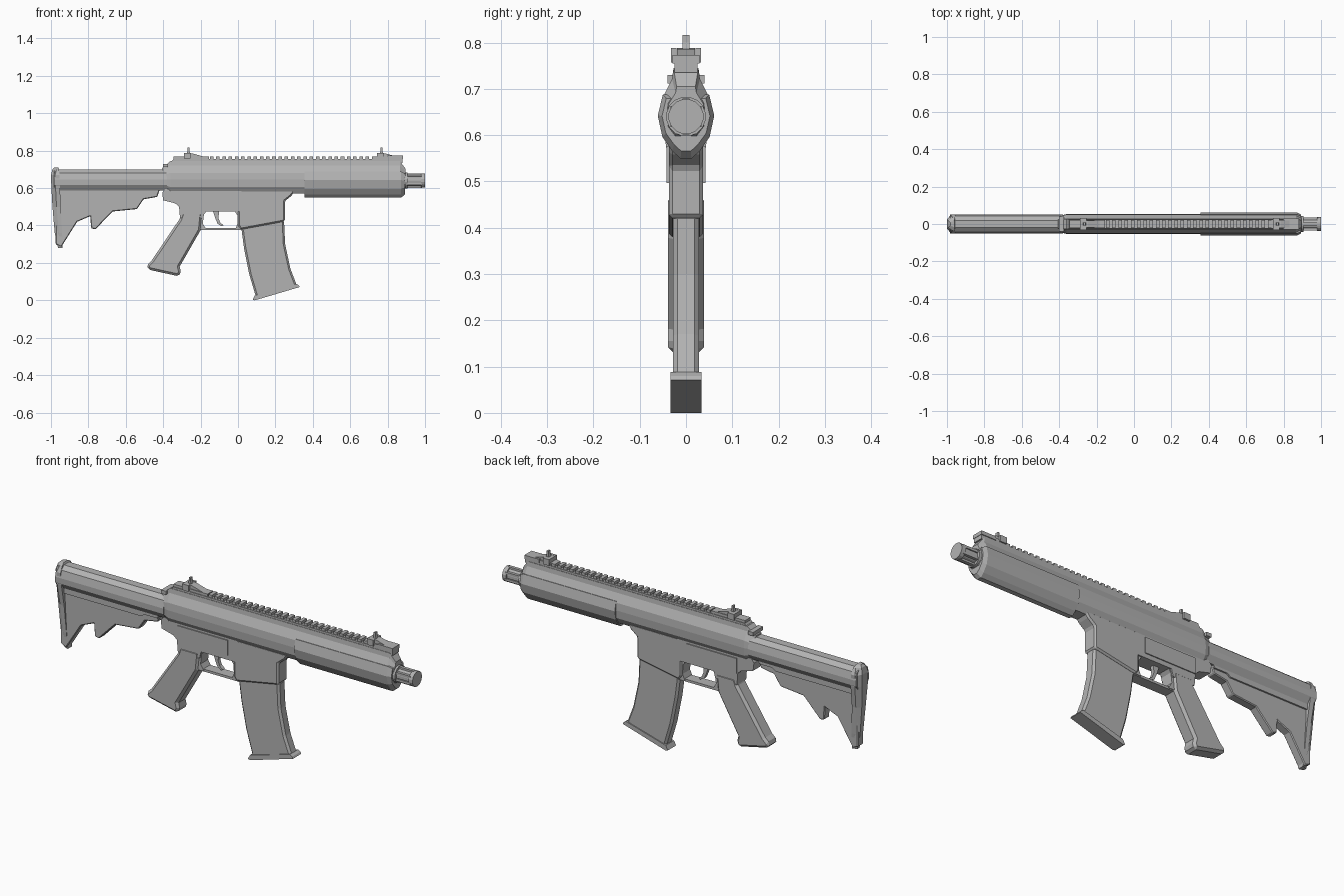
import bpy, bmesh, math
from mathutils import Vector

if "Cube" in bpy.data.objects:
    bpy.data.objects.remove(bpy.data.objects["Cube"])

grey = bpy.data.materials.new("matte grey")
grey.diffuse_color = (0.45, 0.45, 0.45, 1)
grey.use_nodes = True
grey.node_tree.nodes["Principled BSDF"].inputs["Base Color"].default_value = grey.diffuse_color


def finish(name, bm, bevel=0.0):
    """Turn a bmesh into a flat shaded object with an optional edge chamfer."""
    bmesh.ops.recalc_face_normals(bm, faces=bm.faces)
    me = bpy.data.meshes.new(name)
    bm.to_mesh(me)
    bm.free()
    me.materials.append(grey)
    ob = bpy.data.objects.new(name, me)
    bpy.context.collection.objects.link(ob)
    if bevel:
        mod = ob.modifiers.new("chamfer", 'BEVEL')
        mod.width, mod.segments, mod.limit_method = bevel, 1, 'ANGLE'
        mod.angle_limit = math.radians(50)
    return ob


def prism(name, pts, half, bevel=0.0, y=0.0):
    """Side profile (x, z) extruded to both sides of y."""
    bm = bmesh.new()
    face = bm.faces.new([bm.verts.new((x, y - half, z)) for x, z in pts])
    new = bmesh.ops.extrude_face_region(bm, geom=[face])["geom"]
    bmesh.ops.translate(bm, vec=(0, 2 * half, 0),
                        verts=[v for v in new if isinstance(v, bmesh.types.BMVert)])
    return finish(name, bm, bevel)


def box(name, x0, x1, z0, z1, half, bevel=0.0, y=0.0):
    return prism(name, [(x0, z0), (x1, z0), (x1, z1), (x0, z1)], half, bevel, y)


def loft(name, section, stations, cz):
    """Mirrored half section (y, z), placed at stations (x, y scale, z scale) about height cz."""
    ring = section + [(-y, z) for y, z in reversed(section) if y > 0]
    bm = bmesh.new()
    rows = [[bm.verts.new((x, y * sy, cz + (z - cz) * sz)) for y, z in ring]
            for x, sy, sz in stations]
    n = len(ring)
    for a, b in zip(rows, rows[1:]):
        for i in range(n):
            bm.faces.new((a[i], a[(i + 1) % n], b[(i + 1) % n], b[i]))
    bm.faces.new(rows[0])
    bm.faces.new(rows[-1])
    return finish(name, bm)


def cylinder(name, x0, x1, r, z, sides=16):
    section = [(r * math.sin(a), z + r * math.cos(a))
               for a in [math.pi * (i + .5) / (sides / 2) for i in range(sides // 2)]]
    return loft(name, section, [(x0, 1, 1), (x1, 1, 1)], z)


# Upper body, tapered at both ends
body = [(.027, .745), (.030, .722), (.050, .682), (.053, .645), (.050, .605), (.030, .572)]
loft("upper_body", body, [(-.405, .80, .62), (-.36, 1, 1), (.865, 1, 1), (.895, .75, .60)], .645)

# Fore-end shell with its wide side ridge
shell = [(.050, .688), (.061, .642), (.051, .596), (.030, .566), (.012, .549)]
loft("fore_end", shell, [(.355, 1, 1), (.872, 1, 1), (.892, .85, .82)], .64)

# Barrel and muzzle
cylinder("barrel_collar", .88, .905, .043, .64)
cylinder("barrel", .89, .985, .031, .64)
cylinder("muzzle_tip", .978, 1.0, .038, .64)
for i in range(6):
    a = math.pi * (i + .5) / 3
    box("muzzle_rib", .90, .985, .64 + .033 * math.sin(a) - .006,
        .64 + .033 * math.sin(a) + .006, .008, y=.030 * math.cos(a))

# Top rail with teeth
prism("rail_base", [(-.36, .735), (.88, .735), (.88, .755), (-.345, .755)], .025)
for i in range(27):
    x = -.15 + i * .0333
    box("rail_tooth", x, x + .019, .75, .768, .022)
box("rail_rear_block", -.345, -.155, .75, .768, .022)
box("rail_front_block", .735, .88, .75, .768, .025)

# Folding sights
for name, x, s in (("rear_sight", -.29, 1), ("front_sight", .742, 1)):
    prism(name + "_base", [(x, .755), (x + .11, .755), (x + .11, .767),
                           (x + .045, .786), (x, .788)], .019)
    for side in (-1, 1):
        box(name + "_ear", x, x + .035, .757, .788, .006, y=side * .026)
    prism(name + "_post", [(x + .015, .78), (x + .036, .78), (x + .030, .800),
                           (x + .030, .816), (x + .021, .816), (x + .021, .80)], .008)
box("front_sight_foot", .80, .882, .755, .773, .029)

# Charging handle
box("charging_handle_bar", -.40, -.35, .712, .730, .016)
box("charging_handle_grip", -.402, -.375, .712, .730, .040)

# Lower body
prism("lower_body", [(-.39, .595), (-.405, .575), (-.40, .535), (-.335, .518), (-.315, .50),
                     (-.31, .44), (-.19, .44), (-.18, .475), (.02, .475), (.02, .59)], .037)
prism("magazine_well", [(.0, .59), (.0, .40), (.015, .378), (.25, .422), (.25, .53),
                        (.285, .558), (.31, .59)], .037, .008)
for side in (-1, 1):
    box("side_plate", -.31, -.03, .497, .575, .004, y=side * .038)

# Trigger and guard
prism("trigger_guard_bar", [(-.21, .375), (.03, .375), (.03, .387), (-.21, .387)], .027)
prism("trigger_guard_rear", [(-.215, .38), (-.17, .38), (-.188, .41), (-.182, .46),
                             (-.165, .48), (-.22, .48)], .030)
prism("trigger_guard_front", [(-.015, .38), (.03, .38), (.03, .48), (-.02, .48), (-.004, .455),
                              (-.002, .41)], .030)
prism("trigger", [(-.135, .48), (-.10, .48), (-.105, .44), (-.095, .415), (-.078, .402),
                  (-.085, .396), (-.108, .408), (-.12, .435)], .009)

# Slanted handle
prism("grip", [(-.30, .47), (-.312, .435), (-.462, .212), (-.488, .188), (-.482, .165),
               (-.315, .128), (-.306, .155), (-.312, .18), (-.20, .375), (-.19, .47)], .039, .012)

# Curved magazine and floor plate
prism("magazine", [(.02, .42), (.02, .37), (.032, .28), (.06, .14), (.097, .015),
                   (.315, .078), (.28, .17), (.252, .30), (.246, .43)], .028, .010)
prism("magazine_floor", [(.078, .004), (.09, .0), (.33, .071), (.325, .080),
                         (.312, .088), (.09, .026)], .033)

# Stock tube
tube = [(.020, .70), (.042, .682), (.051, .645), (.050, .617), (.030, .588)]
loft("stock_tube", tube, [(-.985, 1, 1), (-.38, 1, 1)], .645)

# Stock lower web, with a thicker strip under the tube
prism("stock_web", [(-.975, .60), (-.975, .30), (-.945, .285), (-.86, .42), (-.79, .45),
                    (-.785, .385), (-.762, .38), (-.67, .475), (-.54, .488), (-.505, .54),
                    (-.432, .553), (-.415, .60)], .022, .004)
prism("stock_strip", [(-.95, .60), (-.95, .562), (-.52, .562), (-.50, .575), (-.43, .575),
                      (-.42, .60)], .030)

# Butt pad, narrowing toward the toe and rear
bm = bmesh.new()
rows = []
for z, x0, x1, w in ((.28, -.962, -.938, .016), (.36, -.98, -.94, .024), (.50, -.992, -.948, .032),
                     (.61, -.998, -.952, .048), (.67, -1.0, -.955, .050), (.70, -.992, -.957, .034),
                     (.71, -.982, -.962, .018)):
    rows.append([bm.verts.new(p) for p in (
        (x1, -w, z), (x1, w, z), (x0 + .022, w, z), (x0, w * .5, z),
        (x0, -w * .5, z), (x0 + .022, -w, z))])
for a, b in zip(rows, rows[1:]):
    for i in range(6):
        bm.faces.new((a[i], a[(i + 1) % 6], b[(i + 1) % 6], b[i]))
bm.faces.new(rows[0])
bm.faces.new(rows[-1])
finish("butt_pad", bm)
